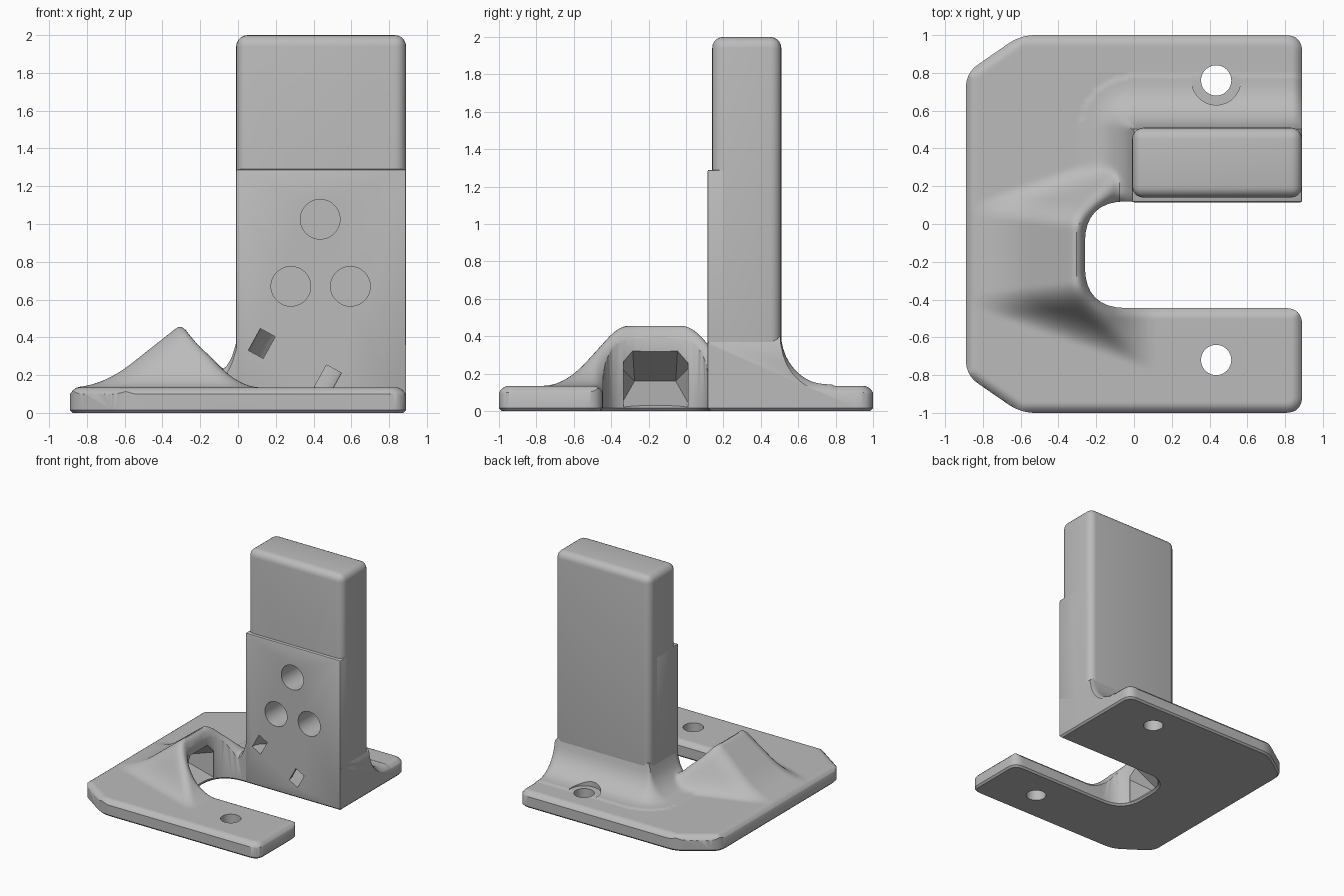
import bpy, bmesh, math
from mathutils import Matrix, Vector

cube = bpy.data.objects.get("Cube")
if cube:
    bpy.data.objects.remove(cube, do_unlink=True)

grey = bpy.data.materials.new("plain_grey")
grey.use_nodes = True
grey.diffuse_color = (0.5, 0.5, 0.5, 1)
grey.node_tree.nodes["Principled BSDF"].inputs["Base Color"].default_value = (0.5, 0.5, 0.5, 1)

PLATE = 0.135                                  # plate thickness
LEFT, RIGHT, FRONT, BACK = -0.01, 0.89, 0.115, 0.51   # tower footprint
SLOT_END, SLOT_LOW, SLOT_HIGH = -0.26, -0.445, 0.12   # cable slot


def finish(bm, name):
    bmesh.ops.recalc_face_normals(bm, faces=bm.faces)
    mesh = bpy.data.meshes.new(name)
    bm.to_mesh(mesh)
    bm.free()
    mesh.materials.append(grey)
    obj = bpy.data.objects.new(name, mesh)
    bpy.context.collection.objects.link(obj)
    return obj


def boolean(obj, tool, mode="DIFFERENCE"):
    mod = obj.modifiers.new("cut", "BOOLEAN")
    mod.operation, mod.solver, mod.object = mode, "EXACT", tool
    bpy.context.view_layer.objects.active = obj
    bpy.ops.object.modifier_apply(modifier=mod.name)


def box(name, lo, hi, bevel, segments):
    bm = bmesh.new()
    bmesh.ops.create_cube(bm, size=1)
    lo, hi = Vector(lo), Vector(hi)
    for v in bm.verts:
        v.co = Vector([(a + b) / 2 + c * (b - a) for a, b, c in zip(lo, hi, v.co)])
    bmesh.ops.bevel(bm, geom=bm.edges[:], offset=bevel, segments=segments,
                    profile=0.5, affect="EDGES")
    return finish(bm, name)


def cylinder(name, centre, radius, depth, along_y=False):
    bm = bmesh.new()
    turn = Matrix.Rotation(math.pi / 2 if along_y else 0, 4, "X")
    bmesh.ops.create_cone(bm, cap_ends=True, segments=48, radius1=radius, radius2=radius,
                          depth=depth, matrix=Matrix.Translation(centre) @ turn)
    return finish(bm, name)


def rounded_outline(corners, steps=8):
    pts = []
    for i, (x, y, r) in enumerate(corners):
        p = Vector((x, y))
        if r == 0:
            pts.append(p)
            continue
        before = Vector(corners[i - 1][:2])
        after = Vector(corners[(i + 1) % len(corners)][:2])
        a = p + (before - p).normalized() * r
        b = p + (after - p).normalized() * r
        for s in range(steps + 1):
            t = s / steps
            pts.append(a * (1 - t) ** 2 + p * 2 * t * (1 - t) + b * t * t)
    return pts


def smooth_min(a, b, k):
    h = max(k - abs(a - b), 0) / k
    return min(a, b) - h * h * k / 4


def smooth_max(a, b, k):
    return -smooth_min(-a, -b, k)


def rounded_rect_distance(x, y, x0, x1, y0, y1, r):
    qx = abs(x - (x0 + x1) / 2) - (x1 - x0) / 2 + r
    qy = abs(y - (y0 + y1) / 2) - (y1 - y0) / 2 + r
    return math.hypot(max(qx, 0), max(qy, 0)) + min(max(qx, qy), 0) - r


def surface_height(x, y):
    # wedge-shaped mound around the slot end
    mound = smooth_min(0.47 + 0.79 * (x + 0.3), 0.47 - 1.1 * (x + 0.3), 0.06)
    side = abs(y + 0.165)
    mound = smooth_min(mound, 0.30 + 1.7 * (0.305 + 0.35 * (x + 0.3) - side), 0.12)
    z = smooth_max(PLATE, mound, 0.13)
    # concave fillet round the tower foot
    r = 0.27
    d = math.hypot(max(LEFT - x, 0), max(y - BACK, FRONT - y, 0))
    if d < r:
        z = smooth_max(z, PLATE + r - math.sqrt(r * r - (r - d) ** 2), 0.03)
    # rounded rim
    edge = -rounded_rect_distance(x, y, -RIGHT, RIGHT, -1, 1, 0.08)
    edge = min(edge, (0.2 * (x + 0.89) - 0.29 * (abs(y) - 0.8)) / 0.352)
    edge = min(edge, rounded_rect_distance(x, y, SLOT_END, 3, SLOT_LOW, SLOT_HIGH, 0.2))
    edge = max(edge, -0.025)
    if edge < 0.05:
        z -= 0.035 * (1 - edge / 0.05) ** 2
    return z


# base: sculpted top surface trimmed by the plate outline
bm = bmesh.new()
bmesh.ops.create_grid(bm, x_segments=144, y_segments=144, size=1.1)
for v in bm.verts:
    v.co.z = surface_height(v.co.x, v.co.y)
rim = [e for e in bm.edges if e.is_boundary]
new = bmesh.ops.extrude_edge_only(bm, edges=rim)["geom"]
for v in new:
    if isinstance(v, bmesh.types.BMVert):
        v.co.z = -0.1
bmesh.ops.contextual_create(bm, geom=[e for e in bm.edges if e.is_boundary])
base = finish(bm, "base_plate")

bm = bmesh.new()
outline = rounded_outline([
    (RIGHT, -1, 0.09), (RIGHT, SLOT_LOW, 0.09), (SLOT_END, SLOT_LOW, 0.22),
    (SLOT_END, SLOT_HIGH, 0.22), (RIGHT, SLOT_HIGH, 0), (RIGHT, 1, 0.09),
    (-0.6, 1, 0.08), (-RIGHT, 0.8, 0.08), (-RIGHT, -0.8, 0.08), (-0.6, -1, 0.08)])
face = bm.faces.new([bm.verts.new((p.x, p.y, 0)) for p in outline])
top = bmesh.ops.extrude_face_region(bm, geom=[face], use_keep_orig=True)["geom"]
for v in top:
    if isinstance(v, bmesh.types.BMVert):
        v.co.z = 1
bmesh.ops.recalc_face_normals(bm, faces=bm.faces)
bmesh.ops.bevel(bm, geom=[e for e in bm.edges if all(v.co.z == 0 for v in e.verts)],
                offset=0.015, segments=1, affect="EDGES")
trim = finish(bm, "trim_helper")
boolean(base, trim, "INTERSECT")

# tower: rounded body and a slightly proud lower front
body = box("tower_body", (LEFT, 0.14, 0.02), (RIGHT, BACK, 2), 0.06, 5)
front = box("tower_front", (LEFT, FRONT, 0.01), (RIGHT, 0.42, 1.29), 0.01, 2)

# hollow under the mound, open to the slot
bm = bmesh.new()
for x, z, y_half in [(-0.55, 0.16, 0.11), (-0.24, 0.02, 0.19),
                     (-0.24, 0.24, 0.19), (-0.24, 0.33, 0.12)]:
    for side in (-1, 1):
        bm.verts.new((x, -0.165 + side * y_half, z))
bmesh.ops.convex_hull(bm, input=bm.verts[:])
hollow = finish(bm, "hollow_helper")

# curved strap channel through the tower front
bm = bmesh.new()
u, w = Vector((0.876, 0, -0.482)), Vector((0.482, 0, 0.876))
middle = Vector((0.301, FRONT, 0.271))
rings = []
for i in range(25):
    a = -0.3 + (math.pi + 0.6) * i / 24
    out = u * math.cos(a) + Vector((0, math.sin(a), 0))
    rings.append([bm.verts.new(middle + out * (0.2 + p * 0.045) + w * q * 0.066)
                  for p, q in ((-1, -1), (1, -1), (1, 1), (-1, 1))])
for a, b in zip(rings, rings[1:]):
    for k in range(4):
        bm.faces.new((a[k], a[k - 1], b[k - 1], b[k]))
bm.faces.new(rings[0])
bm.faces.new(rings[-1])
channel = finish(bm, "channel_helper")

# screw holes with a counterbore at the back, and round front pockets
screws = [cylinder("screw_helper", (0.435, y, 0), 0.08, 1) for y in (-0.72, 0.76)]
counterbore = cylinder("counterbore_helper", (0.435, 0.76, 0.637), 0.13, 1)
pockets = [cylinder("pocket_helper", (x, 0.215, z), 0.105, 0.4, True)
           for x, z in ((0.435, 1.025), (0.28, 0.67), (0.595, 0.67))]

for tool in [hollow, channel, counterbore] + screws:
    boolean(base, tool)
for part in (body, front):
    for tool in [channel] + pockets:
        boolean(part, tool)
for tool in [trim, hollow, channel, counterbore] + screws + pockets:
    bpy.data.objects.remove(tool, do_unlink=True)

bpy.ops.object.select_all(action="DESELECT")
for part in (base, body, front):
    part.select_set(True)
    bpy.context.view_layer.objects.active = part
bpy.ops.object.shade_smooth_by_angle(angle=math.radians(35))
